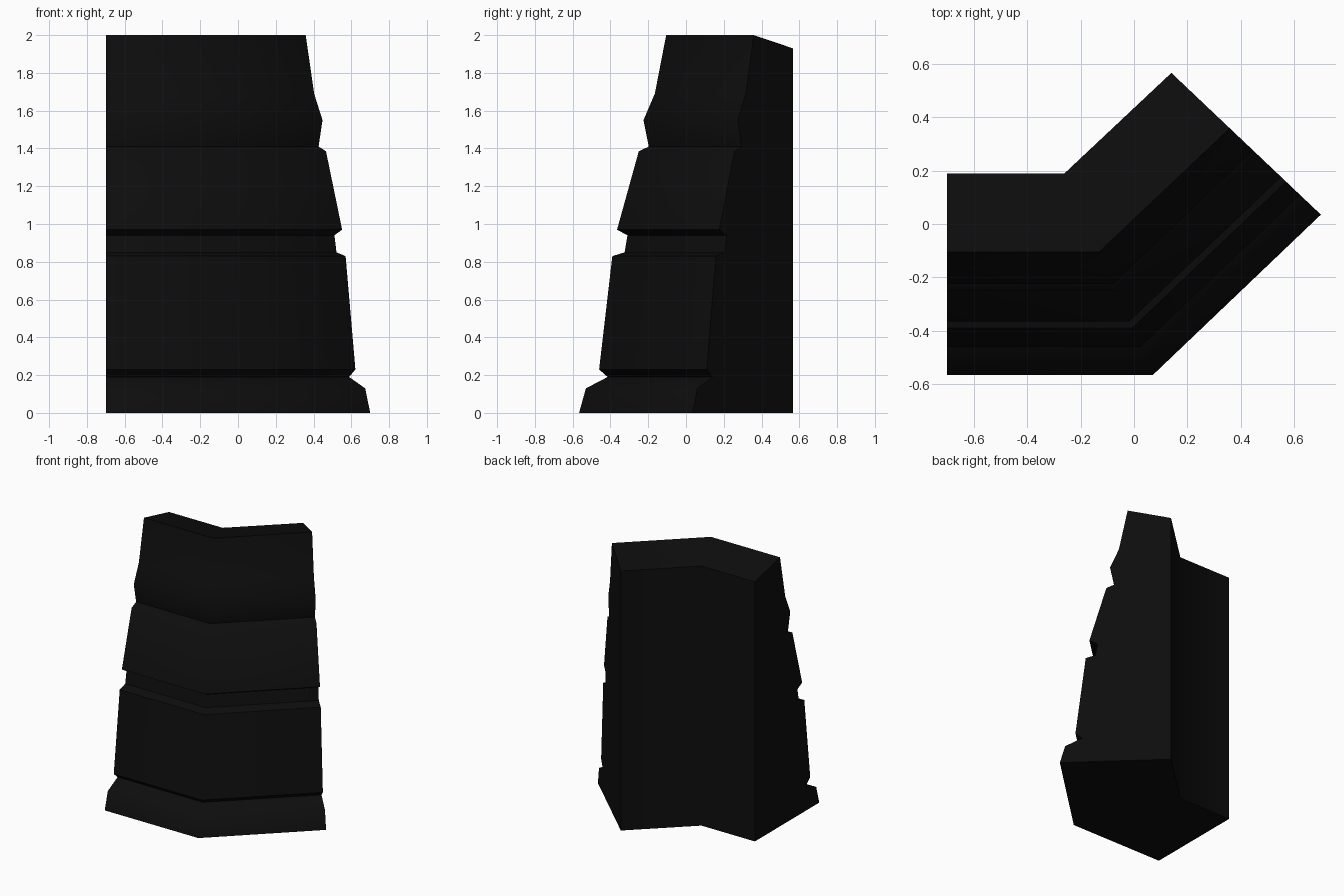
import bpy, bmesh, math
from mathutils import Vector

cube = bpy.data.objects.get("Cube")
if cube:
    bpy.data.objects.remove(cube, do_unlink=True)

# Dark stone material
stone = bpy.data.materials.new("near_black_stone")
stone.use_nodes = True
colour = (0.004, 0.004, 0.004, 1)
stone.diffuse_color = colour
stone.node_tree.nodes["Principled BSDF"].inputs["Base Color"].default_value = colour

# Wall cross-section: depth (y at the straight end) and height
FRONT, BACK = -0.566, 0.19
profile = [
    (FRONT, 0), (-0.53, 0.13), (-0.415, 0.19), (-0.46, 0.23),
    (-0.39, 0.83), (-0.325, 0.85), (-0.31, 0.94), (-0.365, 0.97),
    (-0.25, 1.385), (-0.197, 1.41), (-0.225, 1.55), (-0.165, 1.69),
    (-0.105, 2.0), (BACK, 1.93), (BACK, 0),
]

# Plan stations: front and back ground points at the end, bend and far end
stations = [
    (Vector((-0.70, FRONT)), Vector((-0.70, BACK))),
    (Vector((0.07, FRONT)), Vector((-0.26, BACK))),
    (Vector((0.70, 0.035)), Vector((0.14, 0.566))),
]

# Loft the cross-section around the bend and cap both ends
bm = bmesh.new()
rings = []
for front, back in stations:
    ring = []
    for depth, z in profile:
        p = front.lerp(back, (depth - FRONT) / (BACK - FRONT))
        ring.append(bm.verts.new((p.x, p.y, z)))
    rings.append(ring)
n = len(profile)
for a, b in zip(rings, rings[1:]):
    for i in range(n):
        j = (i + 1) % n
        bm.faces.new((a[i], b[i], b[j], a[j]))
bm.faces.new(rings[0])
bm.faces.new(rings[-1])
bmesh.ops.recalc_face_normals(bm, faces=bm.faces[:])

mesh = bpy.data.meshes.new("bent_wall")
bm.to_mesh(mesh)
bm.free()
mesh.materials.append(stone)
wall = bpy.data.objects.new("bent_wall", mesh)
bpy.context.collection.objects.link(wall)

# Soften the bend, keep ledges and ends crisp
bpy.ops.object.select_all(action="DESELECT")
wall.select_set(True)
bpy.context.view_layer.objects.active = wall
bpy.ops.object.shade_smooth_by_angle(angle=math.radians(50))
